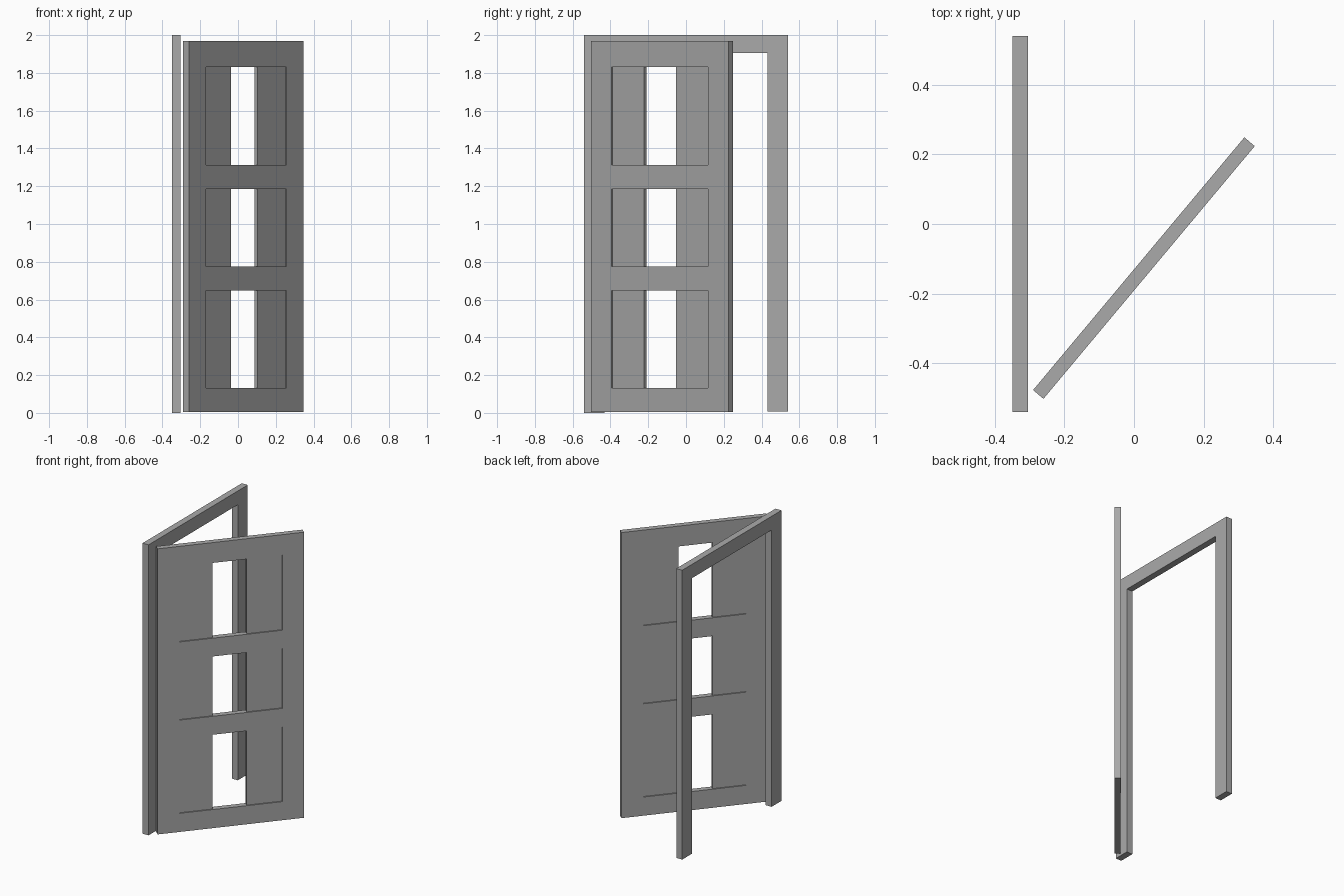
import bpy, bmesh, math
from mathutils import Matrix, Vector

if "Cube" in bpy.data.objects:
    bpy.data.objects.remove(bpy.data.objects["Cube"])

grey = bpy.data.materials.new("plain grey")
grey.diffuse_color = (0.4, 0.4, 0.4, 1)
grey.use_nodes = True
grey.node_tree.nodes["Principled BSDF"].inputs["Base Color"].default_value = grey.diffuse_color


def finish(name, bm, matrix=Matrix()):
    bm.transform(matrix)
    bmesh.ops.recalc_face_normals(bm, faces=bm.faces)
    mesh = bpy.data.meshes.new(name)
    bm.to_mesh(mesh)
    bm.free()
    mesh.materials.append(grey)
    obj = bpy.data.objects.new(name, mesh)
    bpy.context.collection.objects.link(obj)
    return obj


# Door frame: upside-down U profile in the yz plane, extruded along x
profile = [(-0.54, 0), (-0.54, 2), (0.54, 2), (0.54, 0.008),
           (0.432, 0.008), (0.432, 1.905), (-0.432, 1.905), (-0.432, 0)]
bm = bmesh.new()
face = bm.faces.new([bm.verts.new((-0.349, y, z)) for y, z in profile])
ext = bmesh.ops.extrude_face_region(bm, geom=[face])
bmesh.ops.translate(bm, vec=(0.045, 0, 0),
                    verts=[v for v in ext["geom"] if isinstance(v, bmesh.types.BMVert)])
finish("door_frame", bm)

# Door leaf: local x runs from hinge edge to free edge, local y is depth from the front face
LENGTH, DEPTH, STILE, RECESS = 0.946, 0.039, 0.141, 0.008
BOTTOM, TOP = 0.004, 1.97
swing = Matrix.Translation((-0.26, -0.502, 0)) @ Matrix.Rotation(math.radians(50.1), 4, "Z")


def door_box(name, x0, x1, z0, z1, inset=0.0):
    lo = Vector((x0, inset, z0))
    hi = Vector((x1, DEPTH - inset, z1))
    bm = bmesh.new()
    bmesh.ops.create_cube(bm, size=1)
    box = Matrix.Translation((lo + hi) / 2) @ Matrix.Diagonal((*(hi - lo), 1))
    finish(name, bm, swing @ box)


# Stiles
door_box("hinge_stile", 0, STILE, BOTTOM, TOP)
door_box("free_stile", LENGTH - STILE, LENGTH, BOTTOM, TOP)

# Rails
rails = [(BOTTOM, 0.132), (0.647, 0.774), (1.186, 1.312), (1.83, TOP)]
for i, (z0, z1) in enumerate(rails):
    door_box(f"rail_{i + 1}", STILE, LENGTH - STILE, z0, z1)

# Recessed panels either side of the open centre slots
for i, (low, high) in enumerate(zip(rails, rails[1:])):
    door_box(f"hinge_side_panel_{i + 1}", STILE, 0.357, low[1], high[0], RECESS)
    door_box(f"free_side_panel_{i + 1}", 0.577, LENGTH - STILE, low[1], high[0], RECESS)
